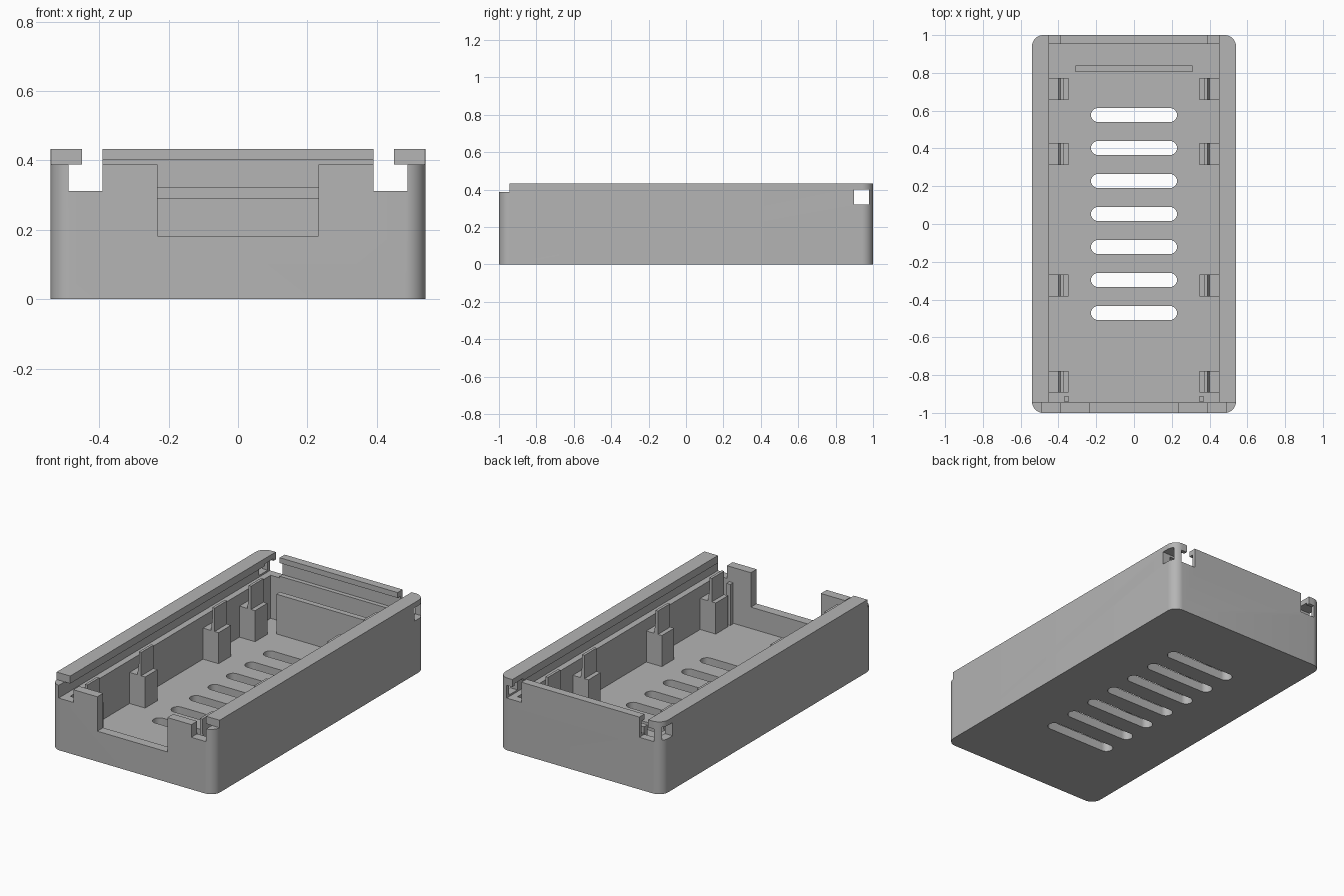
import bpy, bmesh, math

if "Cube" in bpy.data.objects:
    bpy.data.objects.remove(bpy.data.objects["Cube"], do_unlink=True)

# Single grey plastic
grey = bpy.data.materials.new("grey plastic")
grey.use_nodes = True
COLOUR = (0.46, 0.46, 0.46, 1)
grey.diffuse_color = COLOUR
grey.node_tree.nodes["Principled BSDF"].inputs["Base Color"].default_value = COLOUR

FLOOR, TOP = 0.054, 0.433
RAIL = 0.388          # underside of the side lips
FRONT, BACK = -0.945, 0.952


def prism(name, points, depth):
    """Extrude a closed loop of 3D points along a vector."""
    bm = bmesh.new()
    face = bm.faces.new([bm.verts.new(p) for p in points])
    new = bmesh.ops.extrude_face_region(bm, geom=[face])["geom"]
    bmesh.ops.translate(bm, vec=depth, verts=[g for g in new if isinstance(g, bmesh.types.BMVert)])
    bmesh.ops.recalc_face_normals(bm, faces=bm.faces)
    mesh = bpy.data.meshes.new(name)
    bm.to_mesh(mesh)
    bm.free()
    mesh.materials.append(grey)
    obj = bpy.data.objects.new(name, mesh)
    bpy.context.collection.objects.link(obj)
    return obj


def box(name, x, y, z):
    pts = [(x[0], y[0], z[0]), (x[1], y[0], z[0]), (x[1], y[1], z[0]), (x[0], y[1], z[0])]
    return prism(name, pts, (0, 0, z[1] - z[0]))


def rounded(name, hx, hy, r, cy, z, steps):
    """Rounded rectangle prism centred on x = 0."""
    pts = []
    for q, (sx, sy) in enumerate([(1, 1), (-1, 1), (-1, -1), (1, -1)]):
        for i in range(steps + 1):
            a = math.pi / 2 * (q + i / steps)
            pts.append((sx * (hx - r) + r * math.cos(a), cy + sy * (hy - r) + r * math.sin(a), z[0]))
    # drop coincident points on fully round ends
    loop = [p for i, p in enumerate(pts) if math.dist(p, pts[i - 1]) > 1e-5]
    return prism(name, loop, (0, 0, z[1] - z[0]))


def cut(target, cutter):
    cutter.hide_render = True
    mod = target.modifiers.new("cut", "BOOLEAN")
    mod.operation, mod.solver, mod.object = "DIFFERENCE", "EXACT", cutter
    bpy.context.view_layer.objects.active = target
    bpy.ops.object.modifier_apply(modifier=mod.name)
    bpy.data.objects.remove(cutter, do_unlink=True)


# Tray with rounded vertical corners, hollowed out
tray = rounded("tray", 0.54, 1.0, 0.06, 0, (0, TOP), 10)
cut(tray, box("cavity", (-0.45, 0.45), (FRONT, BACK), (FLOOR, 0.6)))

# Lowered front wall and its wide opening
cut(tray, box("front_step", (-1, 1), (-1.2, FRONT), (RAIL, 0.6)))
cut(tray, box("front_opening", (-0.232, 0.232), (-1.2, -0.9), (0.182, 0.6)))

# Lid grooves along both sides, open at the ends
for s in (-1, 1):
    cut(tray, box("side_groove", sorted((s * 0.391, s * 0.488)), (-1.2, 1.2), (0.312, RAIL)))
    cut(tray, box("back_gap", sorted((s * 0.391, s * 0.45)), (0.93, 1.2), (0.35, 0.6)))

# Latch groove across the back wall, passing through the sides
cut(tray, box("latch_groove", (-1, 1), (0.898, 0.978), (0.322, 0.401)))

# Ventilation slots in the floor
for i in range(7):
    cut(tray, rounded("vent_slot", 0.228, 0.037, 0.037, 0.577 - i * 0.1747, (-0.1, 0.1), 8))

bpy.ops.object.select_all(action="DESELECT")
tray.select_set(True)
bpy.context.view_layer.objects.active = tray
bpy.ops.object.shade_smooth_by_angle(angle=math.radians(30))

# Board posts with snap fins, four on each side
for s, side in ((1, "left"), (-1, "right")):
    for i, y in enumerate((-0.835, -0.325, 0.37, 0.715)):
        y0, y1 = y - 0.058, y + 0.058
        box(f"{side}_post_{i + 1}", sorted((s * 0.347, s * 0.452)), (y0, y1), (FLOOR - 0.01, 0.24))
        outline = [(0.4, 0.23), (0.389, 0.31), (0.389, 0.38), (0.373, 0.38), (0.373, 0.23)]
        prism(f"{side}_fin_{i + 1}", [(s * x, y0, z) for x, z in outline], (0, y1 - y0, 0))
    # Slim locating pin behind the front wall
    box(f"{side}_pin", sorted((s * 0.345, s * 0.371)), (-0.939, -0.912), (FLOOR - 0.01, 0.3))

# Upright stop plate near the back
box("stop_plate", (-0.31, 0.31), (0.806, 0.84), (FLOOR - 0.01, 0.292))
